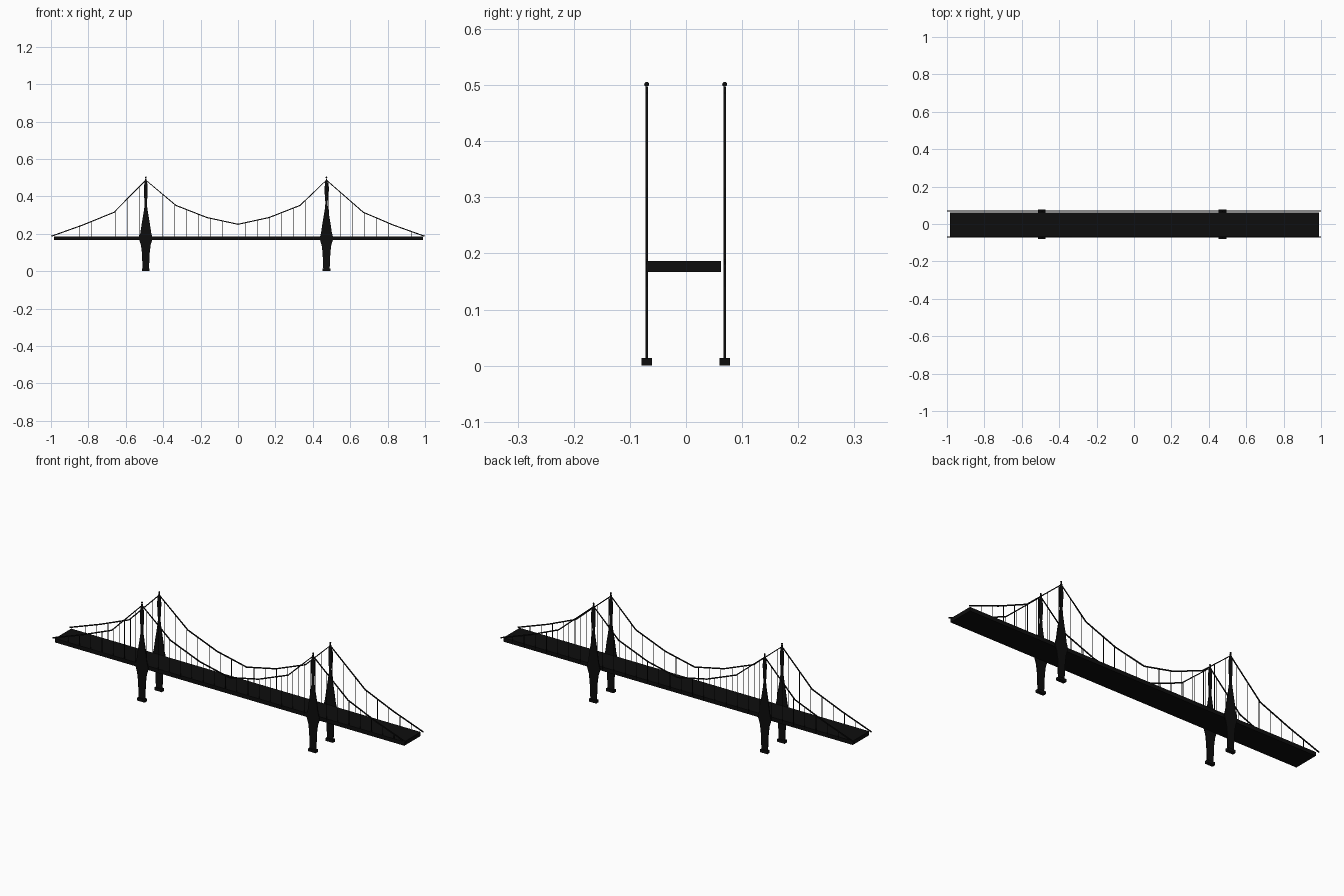
import bpy, bmesh
from mathutils import Vector

if "Cube" in bpy.data.objects:
    bpy.data.objects.remove(bpy.data.objects["Cube"])

black = bpy.data.materials.new("near_black")
black.diffuse_color = (0.004, 0.004, 0.004, 1)
black.use_nodes = True
black.node_tree.nodes["Principled BSDF"].inputs["Base Color"].default_value = black.diffuse_color

SIDES = {"front": -0.07, "back": 0.069}
TOWERS = {"left": -0.493, "right": 0.473}


def finish(name, bm):
    bmesh.ops.recalc_face_normals(bm, faces=bm.faces)
    me = bpy.data.meshes.new(name)
    bm.to_mesh(me)
    bm.free()
    me.materials.append(black)
    ob = bpy.data.objects.new(name, me)
    bpy.context.collection.objects.link(ob)
    return ob


def add_box(bm, lo, hi):
    lo, hi = Vector(lo), Vector(hi)
    vs = bmesh.ops.create_cube(bm, size=1)["verts"]
    bmesh.ops.scale(bm, vec=hi - lo, verts=vs)
    bmesh.ops.translate(bm, vec=(lo + hi) / 2, verts=vs)


# road deck
bm = bmesh.new()
add_box(bm, (-0.985, -0.07, 0.167), (0.988, 0.062, 0.187))
finish("road_deck", bm)

# flat tower plate: (height, half width)
profile = [(0.012, 0.017), (0.10, 0.021), (0.14, 0.026), (0.175, 0.037),
           (0.205, 0.029), (0.26, 0.021), (0.30, 0.014), (0.345, 0.007),
           (0.37, 0.006), (0.40, 0.009), (0.45, 0.010), (0.475, 0.007),
           (0.497, 0.002)]


def tower(name, x, y):
    bm = bmesh.new()
    outline = [(x + w, z) for z, w in profile] + [(x - w, z) for z, w in reversed(profile)]
    f = bm.faces.new([bm.verts.new((px, y - 0.0025, pz)) for px, pz in outline])
    ext = bmesh.ops.extrude_face_region(bm, geom=[f])["geom"]
    moved = [g for g in ext if isinstance(g, bmesh.types.BMVert)]
    bmesh.ops.translate(bm, vec=(0, 0.005, 0), verts=moved)
    bm.faces.new(list(f.verts)) if not f.is_valid else None
    finish(name, bm)


# main cable path (x, z)
path = [(-0.998, 0.187), (-0.83, 0.247), (-0.663, 0.315), (-0.493, 0.487),
        (-0.332, 0.352), (-0.166, 0.287), (0.0, 0.251), (0.166, 0.287),
        (0.332, 0.352), (0.473, 0.487), (0.67, 0.315), (0.83, 0.247), (0.998, 0.187)]


def cable_height(x):
    for (x0, z0), (x1, z1) in zip(path, path[1:]):
        if x0 <= x <= x1:
            return z0 + (z1 - z0) * (x - x0) / (x1 - x0)


for side, y in SIDES.items():
    for end, x in TOWERS.items():
        tower(f"{side}_{end}_tower", x, y)

        # footing block
        bm = bmesh.new()
        add_box(bm, (x - 0.021, y - 0.0095, 0), (x + 0.021, y + 0.0095, 0.014))
        finish(f"{side}_{end}_footing", bm)

        # finial ball
        bm = bmesh.new()
        vs = bmesh.ops.create_uvsphere(bm, u_segments=12, v_segments=8, radius=0.0045)["verts"]
        bmesh.ops.translate(bm, vec=(x, y, 0.5015), verts=vs)
        finish(f"{side}_{end}_finial", bm)

    # faceted main cable swept as a square section
    bm = bmesh.new()
    r, rings = 0.0028, []
    for i, (x, z) in enumerate(path):
        a, b = path[max(i - 1, 0)], path[min(i + 1, len(path) - 1)]
        t = Vector((b[0] - a[0], b[1] - a[1])).normalized()
        nx, nz = -t.y * r, t.x * r
        rings.append([bm.verts.new((x + s * nx, y + q * 0.002, z + s * nz))
                      for s, q in ((1, 1), (1, -1), (-1, -1), (-1, 1))])
    for a, b in zip(rings, rings[1:]):
        for k in range(4):
            bm.faces.new((a[k], a[k - 1], b[k - 1], b[k]))
    bm.faces.new(rings[0])
    bm.faces.new(rings[-1])
    finish(f"{side}_main_cable", bm)

    # vertical hangers
    bm = bmesh.new()
    for k in range(30):
        x = -0.909 + k * 0.0634
        add_box(bm, (x - 0.001, y - 0.001, 0.18), (x + 0.001, y + 0.001, cable_height(x)))
    finish(f"{side}_hangers", bm)
